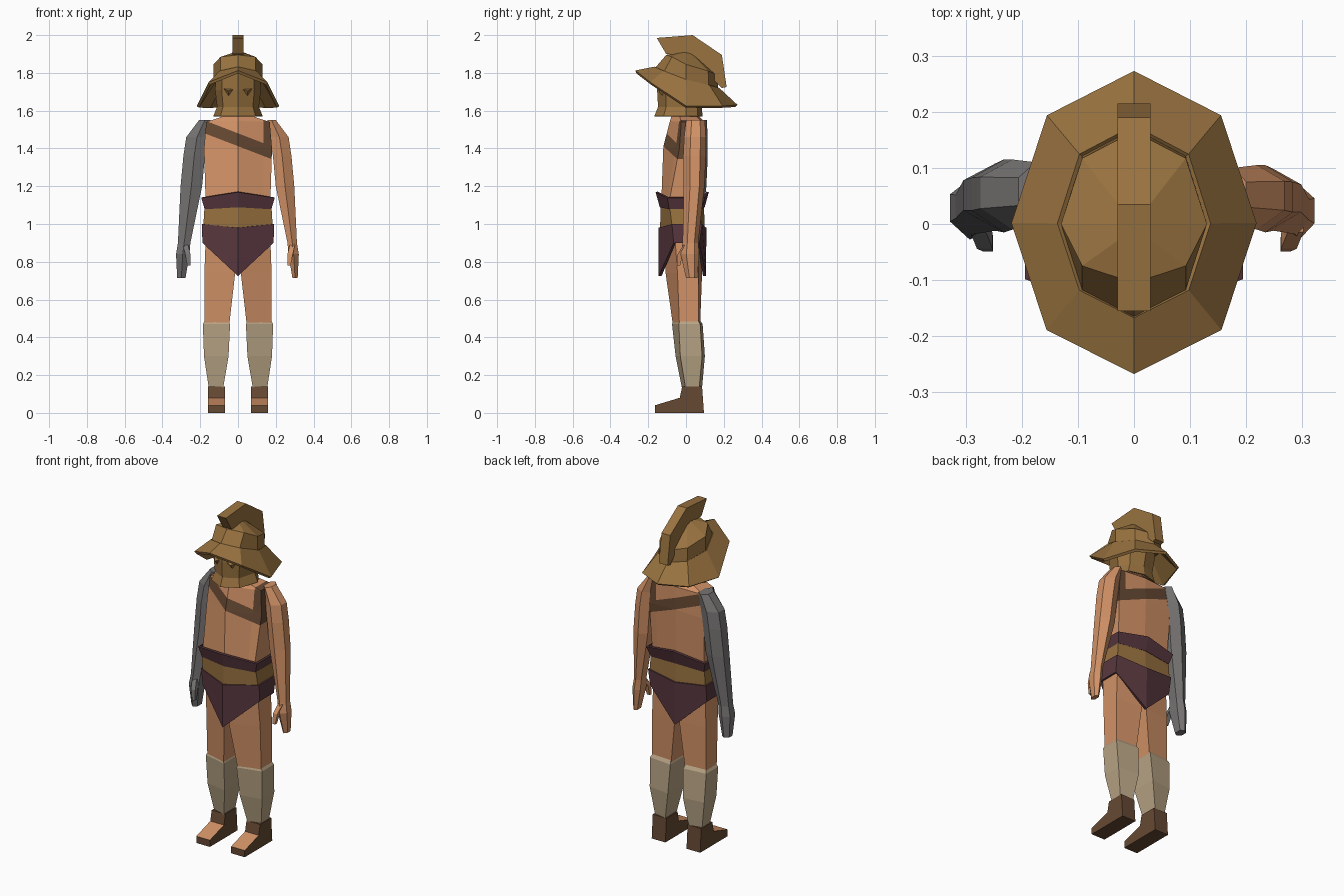
import bpy, bmesh
from mathutils import Vector

cube = bpy.data.objects.get("Cube")
if cube:
    bpy.data.objects.remove(cube)


def material(name, *srgb):
    m = bpy.data.materials.new(name)
    m.use_nodes = True
    col = [((c + 0.055) / 1.055) ** 2.4 for c in srgb] + [1]
    m.diffuse_color = col
    m.node_tree.nodes["Principled BSDF"].inputs["Base Color"].default_value = col
    return m


skin = material("skin", .82, .57, .40)
bronze = material("bronze", .60, .45, .25)
purple = material("dark purple cloth", .35, .22, .25)
linen = material("linen", .72, .64, .52)
leather = material("brown leather", .40, .285, .20)
steel = material("grey sleeve", .47, .455, .455)


def finish(name, bm, *mats, thickness=0):
    bmesh.ops.recalc_face_normals(bm, faces=bm.faces)
    me = bpy.data.meshes.new(name)
    bm.to_mesh(me)
    bm.free()
    for m in mats:
        me.materials.append(m)
    ob = bpy.data.objects.new(name, me)
    bpy.context.collection.objects.link(ob)
    if thickness:
        mod = ob.modifiers.new("thickness", 'SOLIDIFY')
        mod.thickness = thickness
        mod.offset = 0
    return ob


def loft(rings, caps=True):
    """Skin a stack of equal-sized point rings."""
    bm = bmesh.new()
    rows = [[bm.verts.new(p) for p in r] for r in rings]
    n = len(rows[0])
    for a, b in zip(rows, rows[1:]):
        for i in range(n):
            j = (i + 1) % n
            bm.faces.new((a[i], a[j], b[j], b[i]))
    if caps:
        bm.faces.new(rows[0])
        bm.faces.new(rows[-1])
    return bm


def prism(profile, x0, x1):
    """Extrude a (y, z) profile along x."""
    return loft([[(x, y, z) for y, z in profile] for x in (x0, x1)])


def body_ring(w, fc, fs, bs, bc, zc, zs, zb=None):
    """Six-sided body section: ridge front and back, corners at the sides."""
    zb = zc if zb is None else zb
    return [(0, fc, zc), (w, fs, zs), (w, bs, zs),
            (0, bc, zb), (-w, bs, zs), (-w, fs, zs)]


def oct_ring(rx, yf, yb, zs):
    """Eight-sided head section; heights run from front to back."""
    f, fd, s, bd, b = zs
    d = .71
    return [(0, yf, f), (rx * d, yf * d, fd), (rx, 0, s), (rx * d, yb * d, bd),
            (0, yb, b), (-rx * d, yb * d, bd), (-rx, 0, s), (-rx * d, yf * d, fd)]


# Torso with neck, cut along the edges of the harness straps
torso = loft([
    body_ring(.165, -.125, -.07, .07, .09, .92, .92),
    body_ring(.172, -.13, -.085, .075, .09, 1.14, 1.14),
    body_ring(.18, -.12, -.035, .09, .10, 1.41, 1.40),
    body_ring(.168, -.085, -.025, .085, .095, 1.545, 1.54),
    body_ring(.065, -.075, -.035, .05, .065, 1.575, 1.575),
    body_ring(.065, -.07, -.035, .05, .065, 1.64, 1.64)])
slope, strap_hi, strap_lo, strap_x = -.385, 1.48, 1.412, .135
for point, normal in (((0, 0, strap_hi), (-slope, 0, 1)),
                      ((0, 0, strap_lo), (-slope, 0, 1)),
                      ((strap_x, 0, 0), (1, 0, 0))):
    bmesh.ops.bisect_plane(torso, geom=torso.verts[:] + torso.edges[:] + torso.faces[:],
                           plane_co=point, plane_no=normal)
for f in torso.faces:
    c = f.calc_center_median()
    h = c.z - slope * c.x
    sash = strap_lo < h < strap_hi
    brace = c.x > strap_x and h > strap_hi
    f.material_index = int(sash or brace)
finish("torso", torso, skin, leather)

# Belt and loincloth
finish("belt_flare", loft([
    body_ring(.172, -.133, -.085, .078, .093, 1.09, 1.08),
    body_ring(.19, -.155, -.095, .095, .115, 1.17, 1.14)], False), purple, thickness=.012)
finish("belt_band", loft([
    body_ring(.183, -.137, -.075, .08, .1, .97, 1.0),
    body_ring(.178, -.135, -.085, .08, .095, 1.09, 1.08)]), bronze)
finish("loincloth", loft([
    body_ring(.185, -.138, -.07, .08, .10, .98, 1.0),
    body_ring(.182, -.137, -.06, .065, .098, .725, .90)], False), purple, thickness=.016)


def leg_part(name, side, rows, mat):
    """Rows: z, inner x, outer x, front inner/outer y, back outer/inner y."""
    finish(name, loft([[(side * xi, fi, z), (side * xo, fo, z),
                        (side * xo, bo, z), (side * xi, bi, z)]
                       for z, xi, xo, fi, fo, bo, bi in rows]), mat)


# Legs, socks and boots
for side, label in ((1, "left"), (-1, "right")):
    leg_part(label + "_thigh", side, [
        (.95, .0, .17, -.12, -.06, .065, .085),
        (.74, .015, .178, -.108, -.045, .065, .085),
        (.47, .046, .178, -.07, -.035, .065, .075)], skin)
    leg_part(label + "_sock", side, [
        (.49, .05, .175, -.066, -.032, .064, .074),
        (.47, .042, .186, -.074, -.038, .075, .088),
        (.30, .05, .18, -.055, -.03, .085, .10),
        (.135, .078, .155, -.022, -.003, .07, .085)], linen)
    boot = prism([(.095, 0), (.085, .14), (-.02, .14), (-.033, .08),
                  (-.165, .04), (-.165, 0)], side * .07, side * .16)
    boot.normal_update()
    for f in boot.faces:
        c = f.calc_center_median()
        f.material_index = int(.05 < c.z < .07 and abs(f.normal.x) < .5)
    finish(label + "_boot", boot, leather, skin)

# Arms with hands and thumbs; the right one wears a padded sleeve
arm_rows = [(1.55, .155, .20, .0, .10), (1.46, .17, .268, -.01, .105),
            (1.36, .185, .283, -.015, .105), (1.20, .2, .298, -.012, .098),
            (.90, .262, .312, -.018, .065), (.84, .267, .322, -.028, .07),
            (.715, .288, .316, .0, .06)]
for side, label, mat, pad in ((1, "left", skin, 0), (-1, "right", steel, .01)):
    rings = []
    for z, xi, xo, yf, yb in arm_rows:
        xi, xo, yb = xi - pad, xo + pad * .6, yb + pad
        mid, d = (xi + xo) / 2, yb - yf
        pts = [(xi, yf + .2 * d), (mid, yf), (xo, yf + .3 * d),
               (xo, yb - .25 * d), (mid, yb), (xi, yb - .2 * d)]
        rings.append([(side * x, y, z) for x, y in pts])
    finish(label + "_arm", loft(rings), mat)
    thumb = [[(side * (x + a * r), y + b * r, z)
              for a, b in ((-1, -1), (1, -1), (1, 1), (-1, 1))]
             for x, y, z, r in ((.288 - pad, .0, .89, .014), (.276 - pad, -.03, .84, .014),
                                (.27 - pad, -.04, .78, .009))]
    finish(label + "_thumb", loft(thumb), mat)

# Face guard with small pointed eye bosses
guard = [(1.57, .128, -.165, .085), (1.62, .108, -.145, .08),
         (1.71, .118, -.15, .1), (1.80, .115, -.15, .1)]
finish("face_guard", loft([oct_ring(rx, yf, yb, [z] * 5) for z, rx, yf, yb in guard],
                          False), bronze, thickness=.006)
for side, label in ((1, "left"), (-1, "right")):
    bm = bmesh.new()
    base = [bm.verts.new(p) for p in ((side * .018, -.138, 1.715), (side * .082, -.105, 1.72),
                                      (side * .05, -.122, 1.675))]
    tip = bm.verts.new((side * .052, -.145, 1.705))
    for i in range(3):
        bm.faces.new((base[i], base[(i + 1) % 3], tip))
    bm.faces.new(base)
    finish(label + "_eye_boss", bm, bronze)

# Helmet: wide tilted brim, faceted dome, overhanging crest
dome_base = oct_ring(.13, -.165, .17, (1.825, 1.805, 1.76, 1.73, 1.715))
finish("helmet_brim", loft([
    oct_ring(.212, -.265, .267, (1.805, 1.745, 1.62, 1.62, 1.625)), dome_base],
    False), bronze, thickness=.016)
finish("helmet_dome", loft([
    dome_base,
    oct_ring(.13, -.105, .165, (1.895, 1.885, 1.845, 1.81, 1.79)),
    oct_ring(.025, -.03, .03, [1.91] * 5)]), bronze)
finish("helmet_crest", prism([
    (-.155, 1.985), (.035, 2.0), (.19, 1.895), (.215, 1.725), (.19, 1.72),
    (.13, 1.78), (.08, 1.86), (.02, 1.89), (-.105, 1.9)], -.029, .029), bronze)
